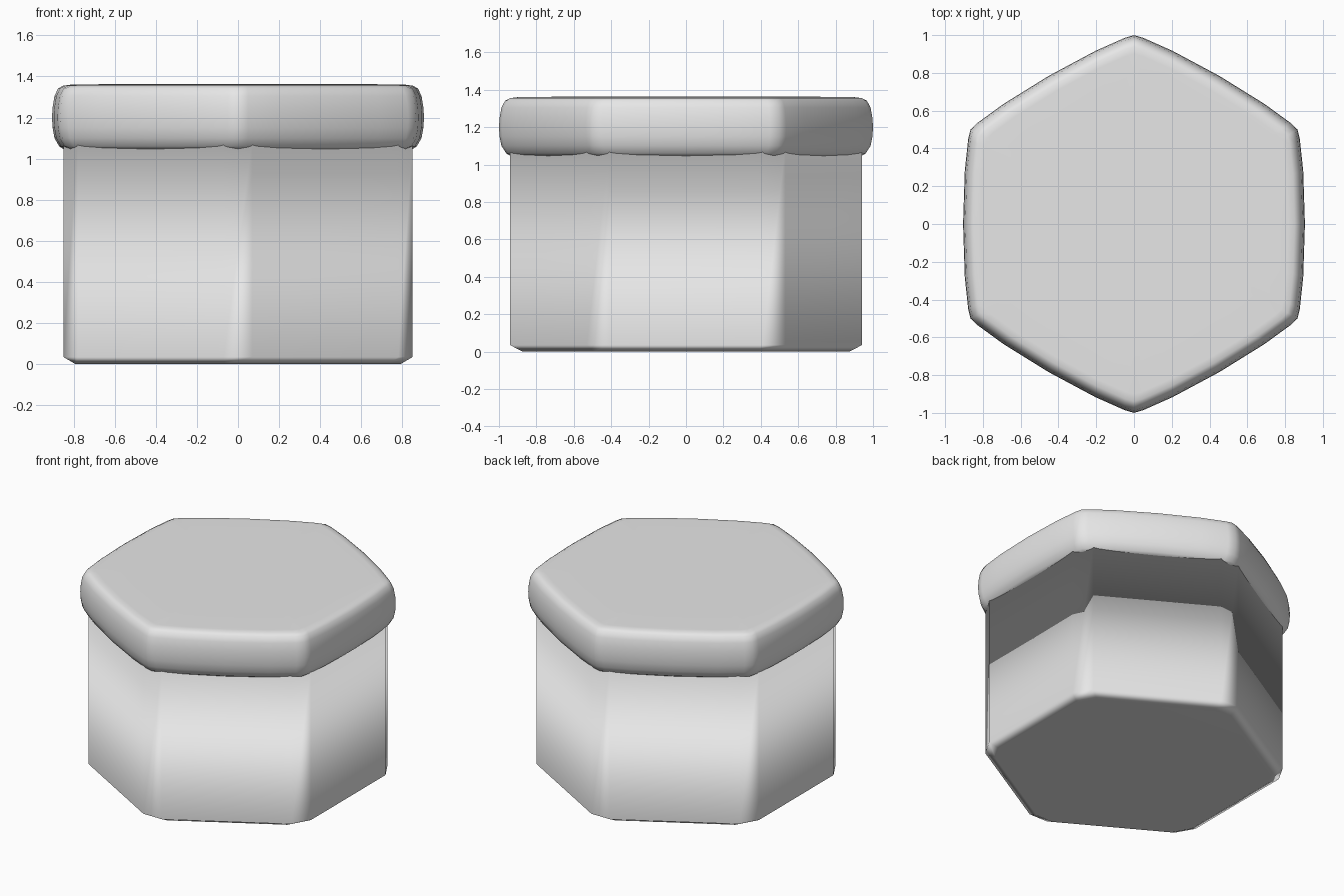
import bpy, bmesh, math
from mathutils import Vector, Matrix

cube = bpy.data.objects.get("Cube")
if cube:
    bpy.data.objects.remove(cube, do_unlink=True)

grey = bpy.data.materials.new("plain grey")
grey.use_nodes = True
colour = (0.8, 0.8, 0.8, 1)
grey.diffuse_color = colour
grey.node_tree.nodes["Principled BSDF"].inputs["Base Color"].default_value = colour


def hex_outline(side):
    """Repeat one side, given as (distance out, distance along), six times."""
    return [Matrix.Rotation(math.radians(60 * i), 2) @ Vector(p)
            for i in range(6) for p in side]


def stack(name, side, profile):
    """Loft the hexagonal outline through (inset, height) rings and cap it."""
    outline = hex_outline(side)
    apothem = max(p[0] for p in side)
    bm = bmesh.new()
    rings = [[bm.verts.new((*(p * (1 - inset / apothem)), z)) for p in outline]
             for inset, z in profile]
    n = len(outline)
    for low, high in zip(rings, rings[1:]):
        for i in range(n):
            j = (i + 1) % n
            bm.faces.new((low[i], low[j], high[j], high[i]))
    bm.faces.new(rings[0][::-1])
    bm.faces.new(rings[-1])
    mesh = bpy.data.meshes.new(name)
    bm.to_mesh(mesh)
    bm.free()
    mesh.materials.append(grey)
    mesh.shade_smooth()
    obj = bpy.data.objects.new(name, mesh)
    bpy.context.collection.objects.link(obj)
    weighted = obj.modifiers.new("weighted normals", "WEIGHTED_NORMAL")
    weighted.weight = 80
    return obj


# Body: straight hexagonal pot with cut corners and a bevelled foot
stack("pot_body", [(0.85, -0.41), (0.85, 0.41)],
      [(0.06, 0), (0, 0.035), (0, 1.1)])

# Lid: softly bowed hexagonal slab with rounded rims
stack("lid",
      [(0.878, -0.45), (0.896, -0.28), (0.905, 0), (0.896, 0.28),
       (0.878, 0.45), (0.866, 0.5)],
      [(0.12, 1.04), (0.06, 1.043), (0.035, 1.06), (0.012, 1.1),
       (0.003, 1.15), (0, 1.2), (0.003, 1.25), (0.012, 1.305),
       (0.03, 1.342), (0.055, 1.355), (0.09, 1.36), (0.3, 1.363)])
